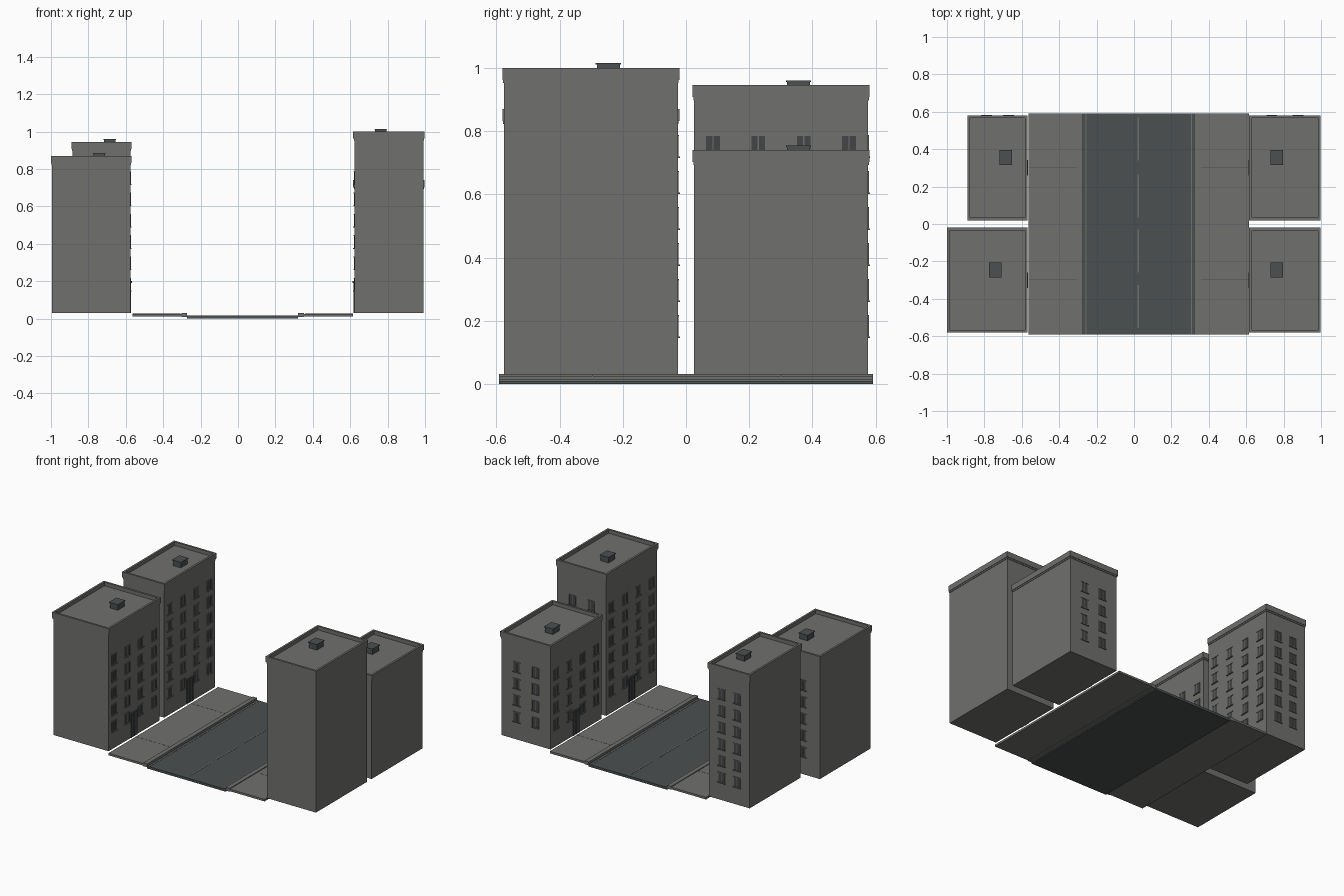
import bpy
import bmesh
from mathutils import Matrix, Vector

cube = bpy.data.objects.get("Cube")
if cube:
    bpy.data.objects.remove(cube, do_unlink=True)


def material(name, color):
    m = bpy.data.materials.new(name)
    m.use_nodes = True
    m.diffuse_color = (*color, 1)
    m.node_tree.nodes["Principled BSDF"].inputs["Base Color"].default_value = (*color, 1)
    return m


CONCRETE = material("warm grey concrete", (0.16, 0.16, 0.153))
SLATE = material("dark slate", (0.07, 0.08, 0.083))
GLASS = material("dark glass", (0.055, 0.06, 0.062))


def add_box(bm, lo, hi, mat=0):
    lo, hi = Vector(lo), Vector(hi)
    place = Matrix.Translation((lo + hi) / 2) @ Matrix.Diagonal((*(hi - lo), 1))
    verts = bmesh.ops.create_cube(bm, size=1, matrix=place)["verts"]
    for f in {f for v in verts for f in v.link_faces}:
        f.material_index = mat


def finish(bm, name, mats, matrix=None):
    mesh = bpy.data.meshes.new(name)
    bm.to_mesh(mesh)
    bm.free()
    for m in mats:
        mesh.materials.append(m)
    obj = bpy.data.objects.new(name, mesh)
    if matrix:
        obj.matrix_world = matrix
    bpy.context.collection.objects.link(obj)
    return obj


def boxes(name, mat, *spans):
    bm = bmesh.new()
    for lo, hi in spans:
        add_box(bm, lo, hi)
    return finish(bm, name, [mat])


BASE = 0.03
FLOOR = 0.114


def wall_frame(origin, normal):
    """Local x runs along the wall, local y points out of it, z is up."""
    n = Vector(normal)
    along = n.cross(Vector((0, 0, 1)))
    m = Matrix((along, n, (0, 0, 1))).transposed().to_4x4()
    m.translation = origin
    return m


def add_window(bm, x, z):
    w, h = 0.026, 0.032
    add_box(bm, (x - w, -0.004, z - h), (x + w, 0.001, z + h), 1)
    # Frame, centre bar, sill and lintel
    for a, b in ((-w, -w + 0.004), (-0.002, 0.002), (w - 0.004, w)):
        add_box(bm, (x + a, -0.004, z - h), (x + b, 0.003, z + h))
    add_box(bm, (x - w - 0.003, -0.004, z - h - 0.005), (x + w + 0.003, 0.007, z - h))
    add_box(bm, (x - w - 0.002, -0.004, z + h), (x + w + 0.002, 0.004, z + h + 0.004))


def windows(name, matrix, columns, rows):
    bm = bmesh.new()
    for r in range(rows):
        for x in columns:
            add_window(bm, x, 0.182 + r * FLOOR)
    finish(bm, name, [CONCRETE, GLASS], matrix)


def door(name, matrix):
    bm = bmesh.new()
    add_box(bm, (-0.032, -0.004, BASE), (0.032, 0.002, 0.19), 1)
    for x in (-0.032, -0.002, 0.028):
        add_box(bm, (x, -0.004, BASE), (x + 0.004, 0.005, 0.19))
    add_box(bm, (-0.042, -0.004, 0.19), (0.042, 0.009, 0.2))
    finish(bm, name, [SLATE, GLASS], matrix)


def building(name, x0, x1, y0, y1, top, rows, unit_x):
    # Body, stepped cornice and sunken roof, lofted as nested rectangles
    bm = bmesh.new()
    profile = [(0, BASE), (0, top - 0.048), (0.003, top - 0.048), (0.003, top - 0.038),
               (0.006, top - 0.038), (0.006, top), (-0.008, top), (-0.008, top - 0.025)]
    rings = []
    for grow, z in profile:
        a, b, c, d = x0 - grow, x1 + grow, y0 - grow, y1 + grow
        rings.append([bm.verts.new((x, y, z)) for x, y in ((a, c), (b, c), (b, d), (a, d))])
    for low, high in zip(rings, rings[1:]):
        for i in range(4):
            j = (i + 1) % 4
            bm.faces.new((low[i], low[j], high[j], high[i]))
    bm.faces.new(rings[0][::-1])
    bm.faces.new(rings[-1])
    finish(bm, name + "_walls", [CONCRETE])

    # Rooftop unit
    yc = (y0 + y1) / 2 + 0.055
    boxes(name + "_roof_unit", SLATE,
          ((unit_x - 0.03, yc - 0.036, top - 0.026), (unit_x + 0.03, yc + 0.036, top + 0.01)),
          ((unit_x - 0.034, yc - 0.04, top + 0.01), (unit_x + 0.034, yc + 0.04, top + 0.015)))

    # Street wall faces the road, back wall faces +y
    side = 1 if x0 < 0 else -1
    street = wall_frame((x1 if side > 0 else x0, (y0 + y1) / 2, 0), (side, 0, 0))
    windows(name + "_street_windows", street, (-0.215, -0.072, 0.072, 0.215), rows)
    door(name + "_door", street)
    back = wall_frame(((x0 + x1) / 2, y1, 0), (0, 1, 0))
    offset = (x1 - x0) * 0.19
    windows(name + "_back_windows", back, (-offset, offset), rows)


FRONT = (-0.575, -0.026)
BACK = (0.026, 0.575)
building("right_front_building", -0.994, -0.576, *FRONT, 0.87, 5, -0.742)
building("right_back_building", -0.884, -0.576, *BACK, 0.945, 6, -0.686)
building("left_front_building", 0.622, 0.992, *FRONT, 1.0, 6, 0.763)
building("left_back_building", 0.622, 0.992, *BACK, 0.74, 4, 0.763)

# Road and pavements
Y = 0.592
boxes("road", SLATE, ((-0.272, -Y, 0), (0.322, Y, 0.016)))
for name, inner, outer in (("right", -0.272, -0.565), ("left", 0.322, 0.615)):
    s = 1 if outer > 0 else -1

    def strip(a, b, y, z0, z1):
        xa, xb = sorted((inner + s * a, inner + s * b))
        return ((xa, -y, z0), (xb, y, z1))

    boxes(name + "_pavement", CONCRETE, strip(0.03, 0.293, Y, 0.012, 0.026))
    boxes(name + "_curb", CONCRETE, strip(0, 0.03, Y, 0.008, 0.031))
    boxes(name + "_gutter", CONCRETE, strip(-0.018, -0.012, Y, 0.014, 0.0175))
    # Pavement joints
    x0, x1 = sorted((inner + s * 0.035, outer))
    boxes(name + "_pavement_joints", SLATE,
          *[((x0, y - 0.0015, 0.024), (x1, y + 0.0015, 0.0265)) for y in (-0.295, 0.3)])

# Dashed centre line
boxes("centre_line", CONCRETE,
      *[((0.02, y - 0.115, 0.014), (0.028, y + 0.115, 0.0175)) for y in (-0.44, -0.145, 0.15, 0.455)])
